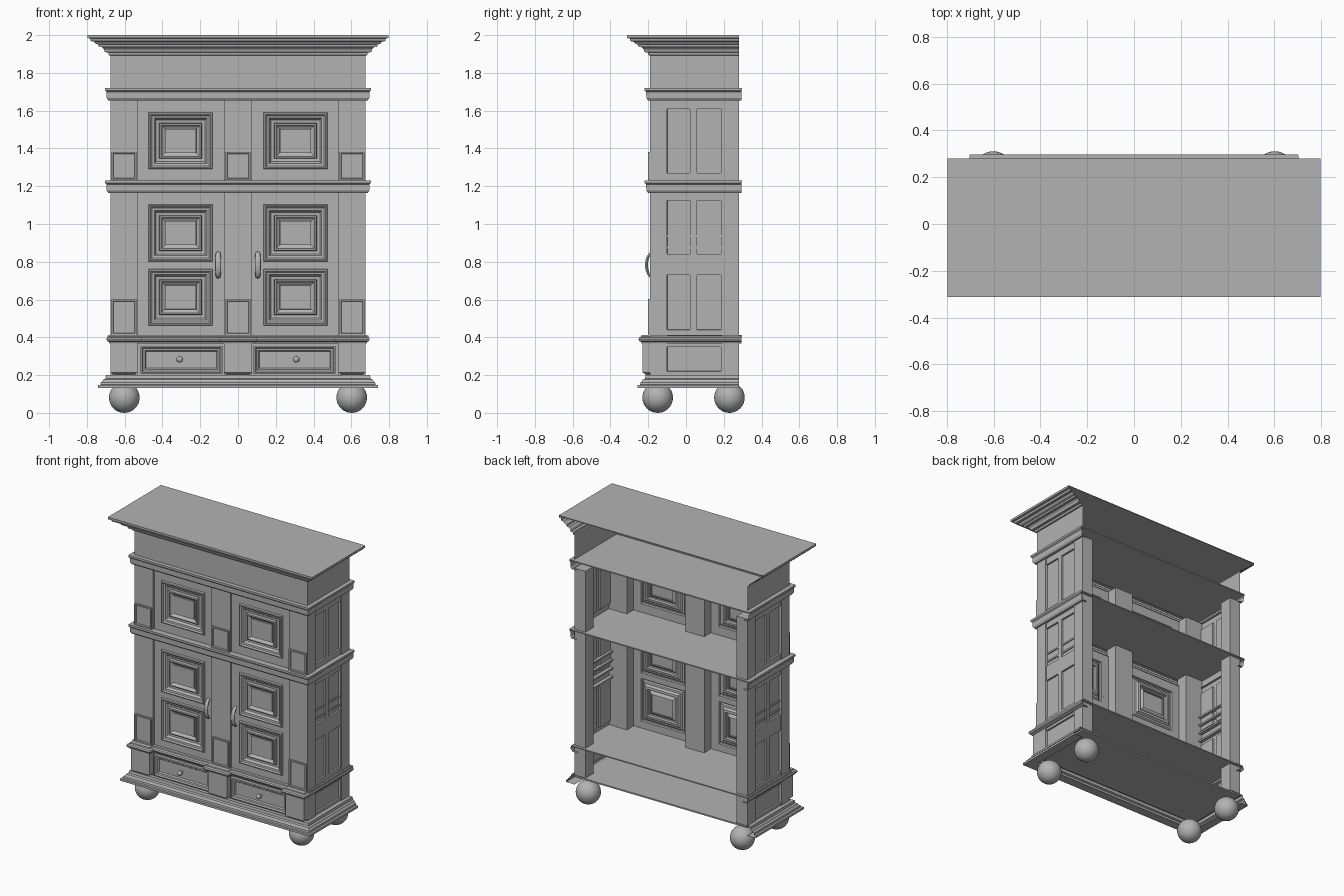
import bpy, bmesh, math
from mathutils import Vector

if "Cube" in bpy.data.objects:
    bpy.data.objects.remove(bpy.data.objects["Cube"])

wood = bpy.data.materials.new("dark_grey")
wood.diffuse_color = (.45, .45, .45, 1)
wood.use_nodes = True
wood.node_tree.nodes["Principled BSDF"].inputs["Base Color"].default_value = wood.diffuse_color


def make(name, verts, faces, mirror=False):
    me = bpy.data.meshes.new(name)
    me.from_pydata(verts, [], faces)
    ob = bpy.data.objects.new(name, me)
    bpy.context.collection.objects.link(ob)
    if mirror:
        ob.modifiers.new("mirror", 'MIRROR').use_mirror_merge = False
    return ob


def box(name, x, y, z, mirror=False):
    v = [(a, b, c) for a in x for b in y for c in z]
    f = [(0, 1, 3, 2), (4, 6, 7, 5), (0, 4, 5, 1), (2, 3, 7, 6), (0, 2, 6, 4), (1, 5, 7, 3)]
    return make(name, v, f, mirror)


def sweep(name, path, prof):
    """Run an (outward offset, height) profile along a plan path with mitred corners."""
    pts = [Vector(p) for p in path]
    nrm = []
    for a, b in zip(pts, pts[1:]):
        d = (b - a).normalized()
        nrm.append(Vector((d.y, -d.x)))
    verts, faces, m = [], [], len(prof)
    for i, p in enumerate(pts):
        n1, n2 = nrm[max(i - 1, 0)], nrm[min(i, len(nrm) - 1)]
        mit = (n1 + n2) / (1 + n1.dot(n2))
        verts += [(p.x + mit.x * o, p.y + mit.y * o, z) for o, z in prof]
    for i in range(len(pts) - 1):
        for j in range(m - 1):
            a = i * m + j
            faces.append((a, a + m, a + m + 1, a + 1))
    return make(name, verts, faces)


def panelled(name, frame, us, ws, cells, prof, mirror=True):
    """Sheet split into cells; the chosen cells get nested (inset, depth) rings."""
    verts, faces = [], []

    def ring(u0, u1, w0, w1, d):
        k = len(verts)
        verts.extend(frame(u, w, d) for u, w in ((u0, w0), (u1, w0), (u1, w1), (u0, w1)))
        return [k, k + 1, k + 2, k + 3]

    for i in range(len(us) - 1):
        for j in range(len(ws) - 1):
            c = (us[i], us[i + 1], ws[j], ws[j + 1])
            last = ring(*c, 0)
            if (i, j) in cells:
                for s, d in prof:
                    new = ring(c[0] + s, c[1] - s, c[2] + s, c[3] - s, d)
                    for k in range(4):
                        n = (k + 1) % 4
                        faces.append((last[k], last[n], new[n], new[k]))
                    last = new
            faces.append(last)
    ob = make(name, verts, faces, mirror)
    # weld neighbouring cells into one sheet
    bm = bmesh.new()
    bm.from_mesh(ob.data)
    bmesh.ops.remove_doubles(bm, verts=bm.verts, dist=1e-5)
    bm.to_mesh(ob.data)
    bm.free()
    return ob


def front(y):
    return lambda u, w, d: (u, y - d, w)


def side(u, w, d):
    return (.670 + d, u, w)


def u_path(back):
    return [(-.675, back), (-.675, -.19), (.675, -.19), (.675, back)]


# Ball feet
for x in (-.602, .602):
    for y in (-.15, .23):
        bpy.ops.mesh.primitive_uv_sphere_add(segments=32, ring_count=16, radius=.081, location=(x, y, .081))
        bpy.context.object.name = "ball_foot"
        bpy.ops.object.shade_smooth()

# Base moulding and bottom board
sweep("base_moulding", u_path(.28), [
    (.0, .132), (.066, .132), (.066, .147), (.053, .149), (.051, .162), (.044, .166),
    (.039, .176), (.027, .181), (.024, .2), (-.02, .2)])
box("bottom_board", (-.675, .675), (-.19, .28), (.185, .195))

# Corner and centre posts
box("front_post", (.532, .676), (-.19, -.10), (.2, 1.66), True)
box("back_post", (.59, .676), (.19, .28), (.2, 1.66), True)
box("centre_post", (-.073, .073), (-.19, -.10), (.2, 1.66))

# Drawer-level blocks that step forward
path = [(.675, .295), (.675, -.23), (.532, -.23), (.532, -.19), (.08, -.19), (.08, -.23)]
stepped = [(-x, y) for x, y in path] + path[::-1]
block = [(-.02, .2), (0, .215), (0, .37)]
sweep("right_block", [(.532, -.14), (.532, -.23), (.676, -.23), (.676, -.1)], block)
sweep("left_block", [(-.676, -.1), (-.676, -.23), (-.532, -.23), (-.532, -.14)], block)
sweep("centre_block", [(-.075, -.14), (-.075, -.23), (.075, -.23), (.075, -.14)], block)

# Stepped moulding above the drawers
sweep("drawer_moulding", stepped, [
    (-.03, .368), (.006, .368), (.008, .376), (.018, .38), (.022, .39), (.018, .40), (.006, .405),
    (.004, .412), (-.05, .412)])
box("lower_shelf", (-.69, .69), (-.19, .296), (.402, .41))

# Middle and upper mouldings with their shelves
for name, z in (("middle", 1.165), ("upper", 1.655)):
    sweep(name + "_moulding", u_path(.295), [
        (-.02, z), (.012, z), (.02, z + .012), (.021, z + .045), (.029, z + .052),
        (.029, z + .066), (-.01, z + .066)])
    box(name + "_shelf", (-.7, .7), (-.19, .297), (z + .057, z + .065))

# Frieze, cornice and top board
sweep("frieze_and_cornice", u_path(.28), [
    (0, 1.715), (0, 1.892), (.01, 1.894), (.012, 1.908), (.03, 1.91), (.034, 1.925), (.046, 1.936),
    (.062, 1.938), (.064, 1.95), (.078, 1.954), (.088, 1.966), (.104, 1.968), (.108, 1.982),
    (.123, 1.985), (.123, 2.0)])
box("top_board", (-.798, .798), (-.313, .28), (1.994, 2.0))

# Doors with raised and sunk concentric panels
rings = [(.003, .012), (.010, .014), (.018, .006), (.030, .004), (.040, -.012), (.056, -.014),
         (.059, .004), (.067, .006), (.076, -.004), (.086, -.010), (.087, 0)]
us = [.073, .135, .473, .532]
panelled("lower_door", front(-.174), us, [.405, .462, .762, .802, 1.102, 1.17], {(1, 1), (1, 3)}, rings)
panelled("upper_door", front(-.174), us, [1.225, 1.29, 1.59, 1.66], {(1, 1)}, rings)

# Plinths on the posts
plinth = [(0, .012), (.009, .012), (.012, .004)]
for name, z0, z1 in (("lower", .412, .602), ("upper", 1.232, 1.382)):
    panelled(name + "_side_plinth", front(-.19), [.537, .671], [z0, z1], {(0, 0)}, plinth)
    panelled(name + "_centre_plinth", front(-.19), [-.068, .068], [z0, z1], {(0, 0)}, plinth, False)

# Drawers and knobs
panelled("drawer", front(-.18), [.073, .083, .517, .532], [.195, .207, .355, .372], {(1, 1)},
         [(0, .022), (.008, .024), (.014, .014), (.024, .012), (.030, .002)])
for s in (-1, 1):
    bpy.ops.mesh.primitive_uv_sphere_add(segments=20, ring_count=12, radius=.017, location=(s * .308, -.212, .283))
    bpy.context.object.name = "drawer_knob"
    bpy.ops.object.shade_smooth()
    bpy.ops.mesh.primitive_cylinder_add(vertices=16, radius=.008, depth=.03, location=(s * .308, -.195, .283),
                                        rotation=(math.pi / 2, 0, 0))
    bpy.context.object.name = "knob_stem"

# Panelled sides, with narrow ledges inside
sunk = [(.001, -.012)]
panelled("side_panel", side, [-.185, -.1, .022, .057, .185, .28],
         [.405, .44, .73, .84, 1.125, 1.27, 1.61, 1.66],
         {(i, j) for i in (1, 3) for j in (1, 3, 5)}, sunk)
panelled("side_base_panel", side, [-.185, -.1, .185, .28], [.195, .22, .35, .405], {(1, 1)}, sunk)
for i in range(4):
    z = .75 + .06 * i
    box("inner_ledge", (.64, .665), (-.1, .19), (z, z + .012), True)

# Bowed door handles
for s in (-1, 1):
    cu = bpy.data.curves.new("door_handle", 'CURVE')
    cu.dimensions = '3D'
    cu.bevel_depth = .008
    cu.bevel_resolution = 3
    cu.use_fill_caps = True
    sp = cu.splines.new('POLY')
    n = 17
    sp.points.add(n - 1)
    for i in range(n):
        a = math.pi * i / (n - 1)
        sp.points[i].co = (0, -.035 * math.sin(a), -.066 * math.cos(a), 1)
        sp.points[i].radius = .65 + .35 * math.sin(a)
    ob = bpy.data.objects.new("door_handle", cu)
    ob.location = (s * .105, -.174, .783)
    ob.scale = (2, 1, 1)
    bpy.context.collection.objects.link(ob)

# One grey for every part
for ob in bpy.context.collection.objects:
    ob.data.materials.append(wood)
